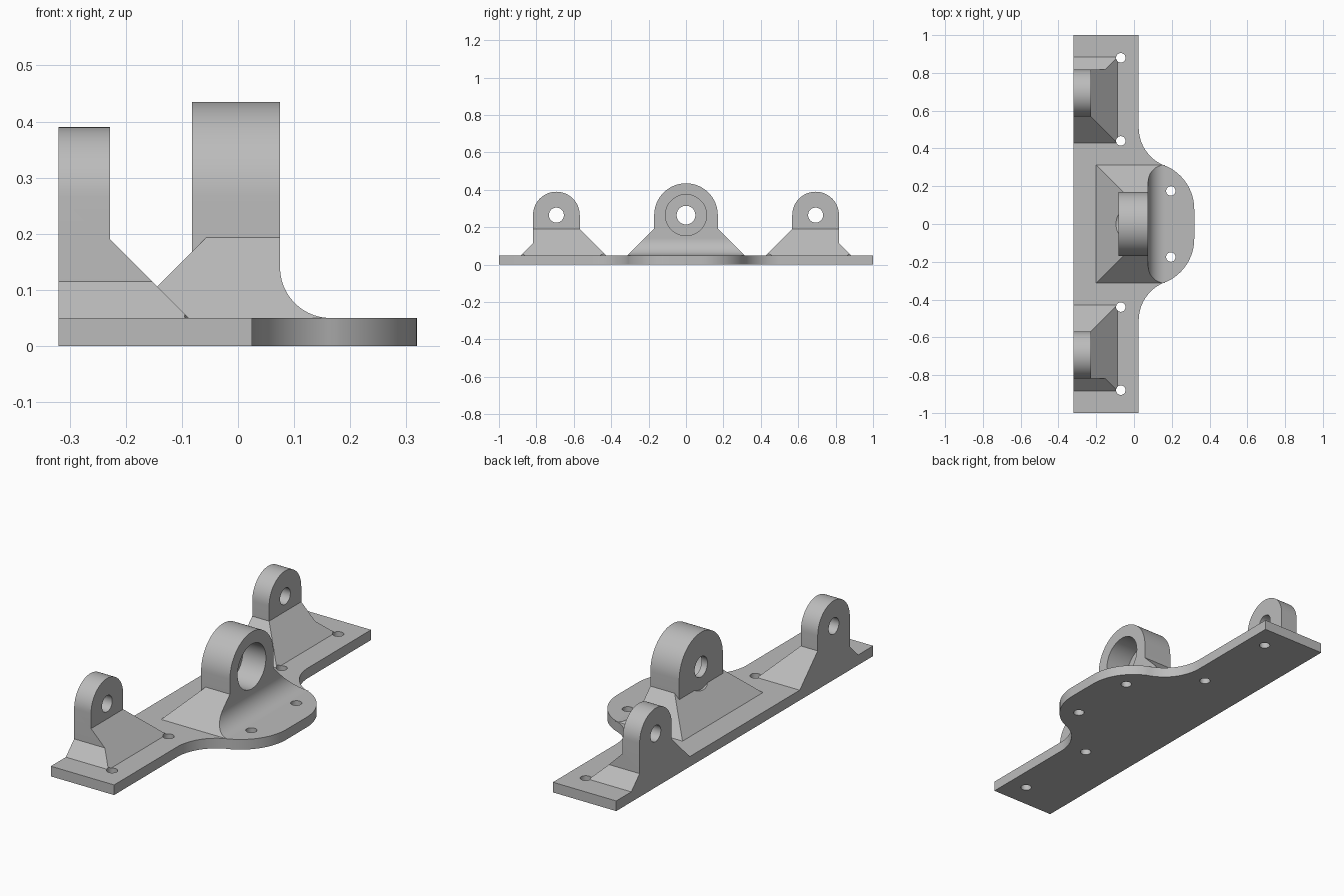
import bpy, bmesh
from math import radians, sin, cos, pi, atan2
from mathutils import Vector

if "Cube" in bpy.data.objects:
    bpy.data.objects.remove(bpy.data.objects["Cube"], do_unlink=True)

grey = bpy.data.materials.new("plain grey")
grey.use_nodes = True
colour = (0.5, 0.5, 0.5, 1)
grey.diffuse_color = colour
grey.node_tree.nodes["Principled BSDF"].inputs["Base Color"].default_value = colour

T = 0.05       # plate thickness
AXIS = 0.265   # height of the pin holes
BACK = -0.32   # straight long edge of the plate


def arc(cx, cy, r, start, end, n=24):
    angles = [start + (end - start) * i / n for i in range(n + 1)]
    return [(cx + r * cos(a), cy + r * sin(a)) for a in angles]


def prism(name, profile, axis, lo, hi):
    """Extrude a 2D profile along one axis; the profile uses the other two in order."""
    def place(p, d):
        v = list(p)
        v.insert("xyz".index(axis), d)
        return v
    bm = bmesh.new()
    face = bm.faces.new([bm.verts.new(place(p, lo)) for p in profile])
    ext = bmesh.ops.extrude_face_region(bm, geom=[face])
    shift = Vector(place((0, 0), hi - lo))
    bmesh.ops.translate(bm, vec=shift, verts=[g for g in ext["geom"] if isinstance(g, bmesh.types.BMVert)])
    bmesh.ops.recalc_face_normals(bm, faces=bm.faces)
    mesh = bpy.data.meshes.new(name)
    bm.to_mesh(mesh)
    bm.free()
    mesh.materials.append(grey)
    obj = bpy.data.objects.new(name, mesh)
    bpy.context.collection.objects.link(obj)
    return obj


def rod(axis, a, b, r, lo, hi):
    return prism("hole_cutter", arc(a, b, r, 0, 2 * pi, 48)[:-1], axis, lo, hi)


def combine(obj, other, operation):
    mod = obj.modifiers.new("combine", "BOOLEAN")
    mod.operation, mod.solver, mod.object = operation, "EXACT", other
    bpy.context.view_layer.objects.active = obj
    bpy.ops.object.modifier_apply(modifier=mod.name)
    bpy.data.objects.remove(other, do_unlink=True)


def drill_screws(obj):
    for x, y in ((-0.07, 0.88), (-0.07, 0.44), (0.195, 0.175)):
        for side in (1, -1):
            combine(obj, rod("z", x, side * y, 0.025, -0.1, 0.3), "DIFFERENCE")


# Base plate: straight strip flowing through tangent arcs into a rounded bulge
edge, tip, blend_r, bulge_r = 0.025, 0.319, 0.2156, 0.25
turn = atan2(-0.2, -0.08)
blend = arc(edge + blend_r, 0.51, blend_r, -pi, turn)
bulge = arc(tip - bulge_r, 0.078, bulge_r, turn + pi, 0)
half = [(BACK, 1), (edge, 1)] + blend + bulge[1:]
outline = half + [(x, -y) for x, y in reversed(half)]
base_plate = prism("base_plate", outline, "z", 0, T)
drill_screws(base_plate)


# Side lugs: arched plate with 45 degree flares
def side_lug(name, side):
    arch = [(0.883, T), (0.818, 0.115)] + arc(0.693, AXIS, 0.125, 0, pi, 32)
    arch += [(0.568, 0.19), (0.428, T)]
    lug = prism(name, [(side * y, z) for y, z in arch], "x", BACK, 0)
    slope = [(BACK - 0.1, T - 0.1), (BACK - 0.1, 0.5), (-0.228, 0.5), (-0.228, 0.19), (0.012, T - 0.1)]
    combine(lug, prism("slope", [(x, z) for x, z in slope], "y", -1.2, 1.2), "INTERSECT")
    combine(lug, rod("x", side * 0.693, AXIS, 0.04, -0.5, 0.2), "DIFFERENCE")
    drill_screws(lug)
    return lug


front_lug = side_lug("front_lug", -1)
back_lug = side_lug("back_lug", 1)

# Centre lug: flared foot with a concave fillet, topped by a round boss
shoulder = 0.193
centre_lug = prism("centre_lug", [(-0.313, T), (0.313, T), (0.17, shoulder), (-0.17, shoulder)], "x", -0.4, 0.4)
foot = [(-0.3, T - 0.1), (-0.2, T), (0, 0.25), (0.075, 0.25)]
foot += arc(0.165, 0.14, 0.09, pi, 1.5 * pi) + [(0.165, T - 0.1)]
combine(centre_lug, prism("foot", foot, "y", -0.5, 0.5), "INTERSECT")
boss = [(0.17, 0.1)] + arc(0, AXIS, 0.17, 0, pi, 40) + [(-0.17, 0.1)]
combine(centre_lug, prism("boss", boss, "x", -0.082, 0.075), "UNION")

# Pin hole, deep counterbore, and clearance behind the boss
for r, lo, hi in ((0.05, -0.2, 0.2), (0.11, -0.05, 0.3), (0.11, -0.4, -0.082)):
    combine(centre_lug, rod("x", 0, AXIS, r, lo, hi), "DIFFERENCE")

# Smooth the curved walls and keep the machined edges crisp
for obj in (base_plate, front_lug, back_lug, centre_lug):
    bpy.ops.object.select_all(action="DESELECT")
    obj.select_set(True)
    bpy.context.view_layer.objects.active = obj
    bpy.ops.object.shade_smooth_by_angle(angle=radians(25))
